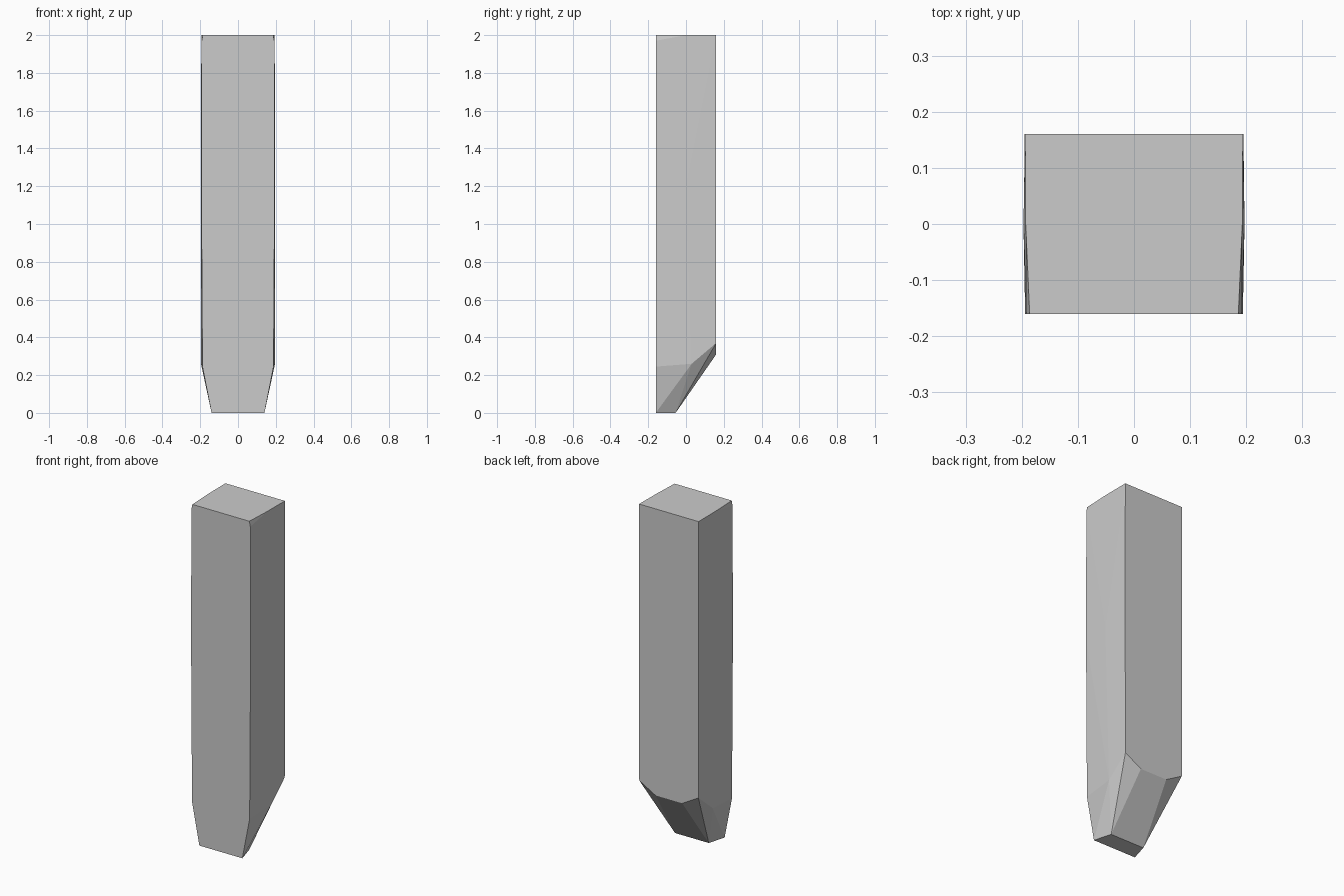
import bpy, bmesh, math

if "Cube" in bpy.data.objects:
    bpy.data.objects.remove(bpy.data.objects["Cube"])

# Corner points of one side; mirrored in x and wrapped as a convex solid
side = [
    (0.186, -0.16, 2.0), (0.193, 0.00, 2.0), (0.194, 0.16, 2.0),        # top
    (0.192, -0.16, 1.97), (0.194, -0.16, 1.2), (0.188, -0.16, 0.245),   # front edge
    (0.197, 0.0, 1.2), (0.196, 0.03, 0.26),                             # slight side bulge
    (0.195, 0.16, 1.2), (0.193, 0.16, 0.37), (0.087, 0.16, 0.31),       # back edge
    (0.14, -0.16, 0.0), (0.11, -0.055, 0.0),                            # foot
]

bm = bmesh.new()
for x, y, z in side:
    for s in (-1, 1):
        bm.verts.new((s * x, y, z))
res = bmesh.ops.convex_hull(bm, input=bm.verts[:])
loose = [v for v in bm.verts if not v.link_faces]
bmesh.ops.delete(bm, geom=loose, context='VERTS')

# Merge coplanar triangles into clean flat faces
bmesh.ops.dissolve_limit(bm, angle_limit=math.radians(0.2),
                         verts=bm.verts[:], edges=bm.edges[:])
bmesh.ops.recalc_face_normals(bm, faces=bm.faces[:])

mesh = bpy.data.meshes.new("pointed_post")
bm.to_mesh(mesh)
bm.free()
post = bpy.data.objects.new("pointed_post", mesh)
bpy.context.collection.objects.link(post)
